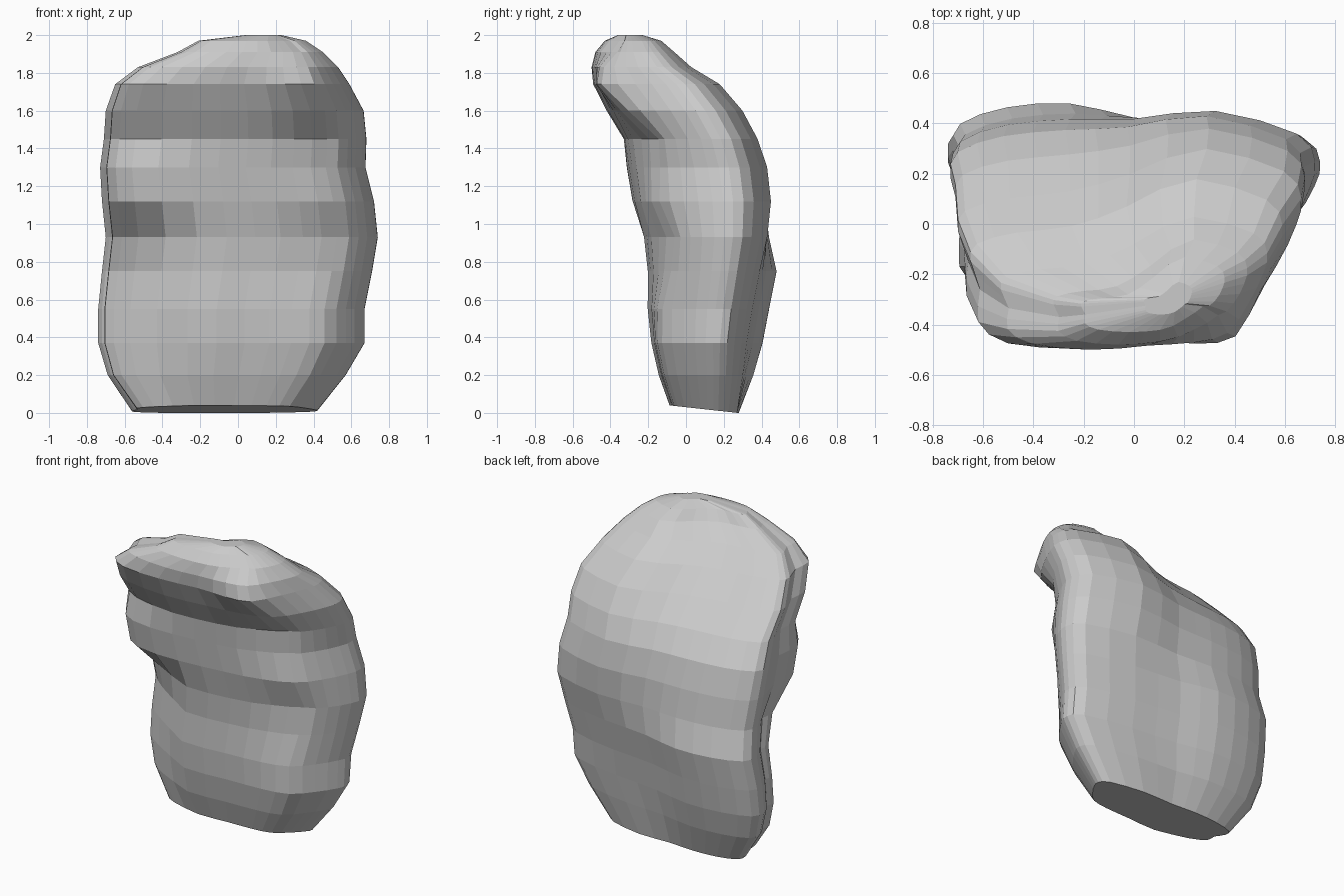
import bpy
import bmesh
from mathutils import Vector

cube = bpy.data.objects.get("Cube")
if cube:
    bpy.data.objects.remove(cube, do_unlink=True)


def make_material(name, value):
    mat = bpy.data.materials.new(name)
    mat.use_nodes = True
    color = (value, value, value, 1)
    mat.diffuse_color = color
    mat.node_tree.nodes["Principled BSDF"].inputs["Base Color"].default_value = color
    return mat


# Plan outline of the boulder, normalised to -1..1, counter-clockwise
OUTLINE = [
    (-.95, -.5), (-.76, -.86), (-.33, -1), (.1, -.93), (.45, -.89), (.7, -.75),
    (.86, -.3), (.97, .15), (1, .45), (.9, .75), (.45, 1), (0, .96),
    (-.35, 1), (-.7, .94), (-.96, .75), (-1, .45), (-.94, 0),
]

# Layers: height, left x, right x, front y, back y at -x, back y at +x,
# and how far the front corners at -x and +x are pulled back
LAYERS = [
    (.03, -.56, .42, -.09, .28, .27, .07, 0),
    (.2, -.69, .57, -.15, .36, .30, .17, 0),
    (.37, -.74, .67, -.19, .41, .32, .24, 0),
    (.55, -.74, .67, -.21, .445, .35, .28, .02),
    (.75, -.72, .71, -.21, .485, .39, .28, .07),
    (.93, -.70, .74, -.23, .44, .43, .2, .11),
    (1.12, -.72, .72, -.28, .415, .45, -.05, .06),
    (1.3, -.73, .675, -.31, .37, .43, -.05, .1),
    (1.45, -.71, .68, -.33, .27, .38, .02, .12),
    (1.6, -.70, .665, -.42, .12, .30, 0, .03),
    (1.74, -.65, .59, -.49, -.02, .18, -.03, -.05),
    (1.83, -.53, .53, -.50, -.17, .03, 0, 0),
    (1.91, -.32, .45, -.48, -.26, -.06, 0, .08),
    (1.97, -.21, .36, -.43, -.29, -.13, 0, .08),
    (2.0, .04, .23, -.36, -.29, -.23, 0, .03),
]


def smooth_outline(points):
    """Double the points of a closed outline along a smooth curve."""
    pts = [Vector(p) for p in points]
    count = len(pts)
    result = []
    for i, p in enumerate(pts):
        q = pts[(i + 1) % count]
        before, after = pts[i - 1], pts[(i + 2) % count]
        result += [p, (9 * (p + q) - before - after) / 16]
    return result


def layer_point(layer, p):
    z, x0, x1, front, back_a, back_b, cut_a, cut_b = layer
    side = min(max(p.x + .5, 0), 1)
    side = side * side * (3 - 2 * side)
    back = back_a + (back_b - back_a) * side
    x = x0 + (x1 - x0) * (p.x + 1) / 2
    y = front + (back - front) * (p.y + 1) / 2
    # Front corners pulled back
    cut = cut_a * max(0, -p.x - .3) / .7
    cut += cut_b * max(0, min((p.x - .2) / .5, (1 - p.x) / .3))
    y += cut * max(0, .3 - p.y) / 1.3
    # The underside dips gently towards the back
    if layer is LAYERS[0]:
        z = max(0, .04 - .11 * (y + .09))
    return x, y, z


# Boulder body: stacked layers skinned with quads
outline = smooth_outline(OUTLINE)
bm = bmesh.new()
rings = [[bm.verts.new(layer_point(layer, p)) for p in outline] for layer in LAYERS]
count = len(outline)
for low, high in zip(rings, rings[1:]):
    for i in range(count):
        j = (i + 1) % count
        bm.faces.new((low[i], low[j], high[j], high[i]))

# Underside and crest
bm.faces.new(rings[0][::-1])
bm.faces.new(rings[-1])
bmesh.ops.recalc_face_normals(bm, faces=bm.faces)

mesh = bpy.data.meshes.new("boulder")
bm.to_mesh(mesh)
bm.free()
mesh.materials.append(make_material("stone grey", .6))
boulder = bpy.data.objects.new("boulder", mesh)
bpy.context.collection.objects.link(boulder)
